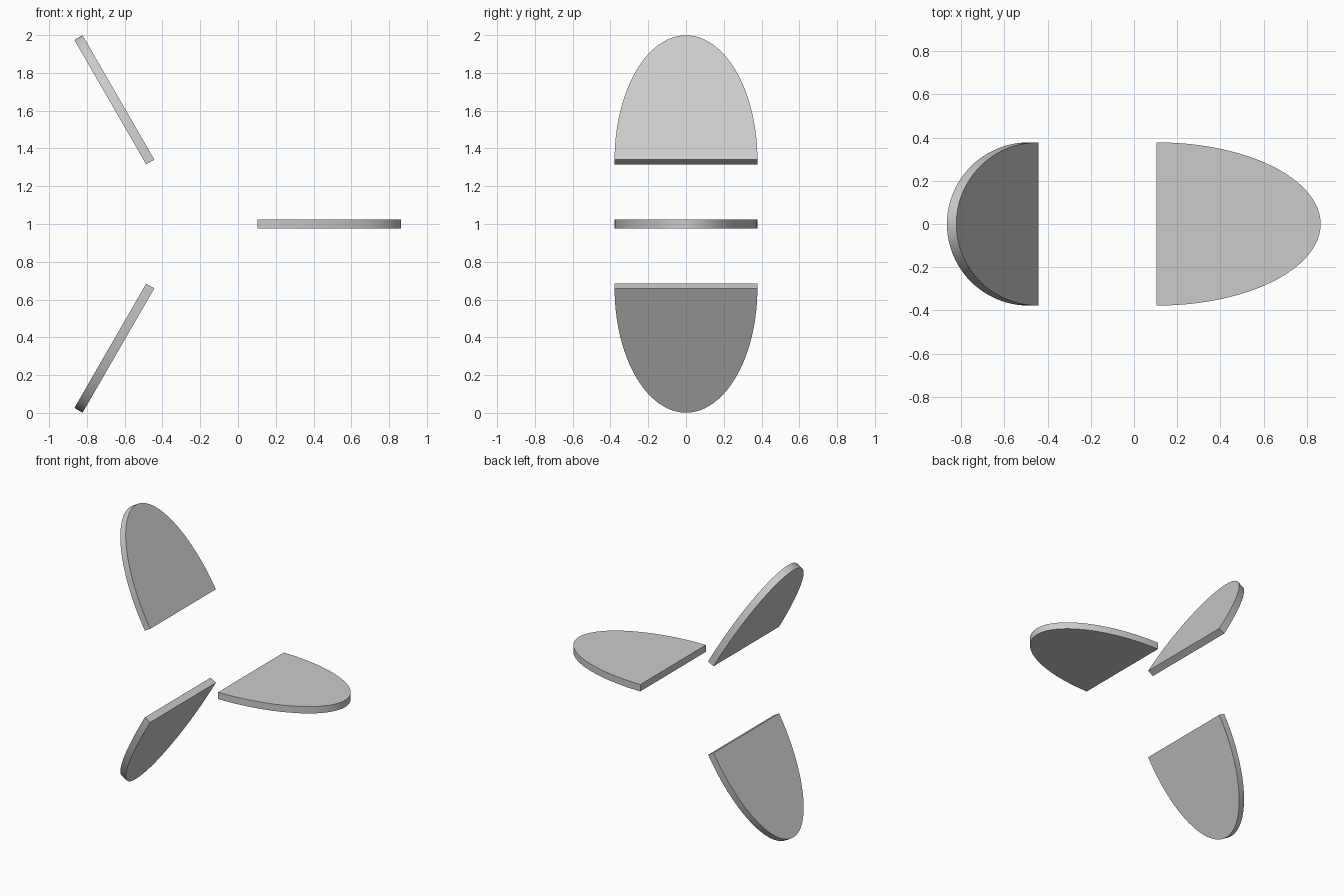
import bpy, bmesh
from math import sin, cos, pi, radians
from mathutils import Matrix

if "Cube" in bpy.data.objects:
    bpy.data.objects.remove(bpy.data.objects["Cube"])

HUB = (-0.275, 0, 1.0)      # centre the three blades radiate from
INNER, LENGTH, HALF_WIDTH, THICK = 0.379, 0.76, 0.378, 0.05
STEPS = 48


def blade(name, angle):
    """Half-ellipse plate, straight edge facing the hub, turned about the y axis."""
    bm = bmesh.new()
    outline = []
    for i in range(STEPS + 1):
        a = -pi / 2 + pi * i / STEPS
        outline.append(bm.verts.new((INNER + LENGTH * cos(a), HALF_WIDTH * sin(a), -THICK / 2)))
    face = bm.faces.new(outline)
    top = bmesh.ops.extrude_face_region(bm, geom=[face])
    bmesh.ops.translate(bm, vec=(0, 0, THICK),
                        verts=[v for v in top["geom"] if isinstance(v, bmesh.types.BMVert)])
    bmesh.ops.recalc_face_normals(bm, faces=bm.faces)
    bm.transform(Matrix.Translation(HUB) @ Matrix.Rotation(-radians(angle), 4, 'Y'))
    mesh = bpy.data.meshes.new(name)
    bm.to_mesh(mesh)
    bm.free()
    obj = bpy.data.objects.new(name, mesh)
    bpy.context.collection.objects.link(obj)
    bpy.ops.object.select_all(action='DESELECT')
    obj.select_set(True)
    bpy.context.view_layer.objects.active = obj
    bpy.ops.object.shade_smooth_by_angle(angle=radians(30))


# Three equal blades, 120 degrees apart
for part, turn in (("right_blade", 0), ("upper_blade", 120), ("lower_blade", 240)):
    blade(part, turn)
